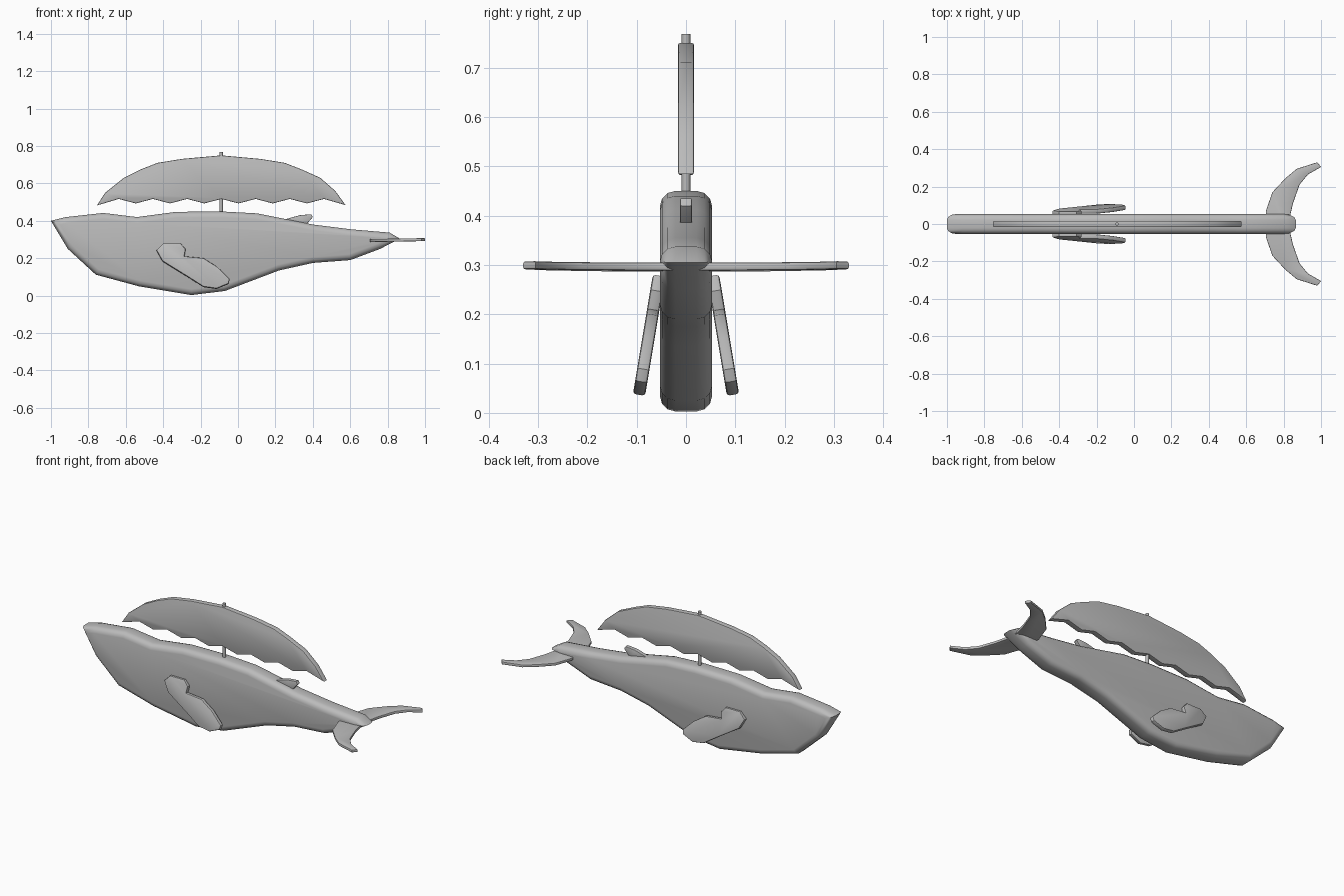
import bpy, bmesh, math
from mathutils import Matrix

if "Cube" in bpy.data.objects:
    bpy.data.objects.remove(bpy.data.objects["Cube"])

grey = bpy.data.materials.new("plain grey")
grey.diffuse_color = (0.5, 0.5, 0.5, 1)
grey.use_nodes = True
grey.node_tree.nodes["Principled BSDF"].inputs["Base Color"].default_value = grey.diffuse_color


def finish(name, bm, angle=40):
    mesh = bpy.data.meshes.new(name)
    bm.to_mesh(mesh)
    bm.free()
    mesh.materials.append(grey)
    ob = bpy.data.objects.new(name, mesh)
    bpy.context.collection.objects.link(ob)
    bpy.ops.object.select_all(action='DESELECT')
    ob.select_set(True)
    bpy.context.view_layer.objects.active = ob
    bpy.ops.object.shade_smooth_by_angle(angle=math.radians(angle))
    return ob


def plate(name, pts, thick, bevel, segs, matrix):
    """Extrude a closed outline and round both rims."""
    bm = bmesh.new()
    face = bm.faces.new([bm.verts.new((u, v, -thick / 2)) for u, v in pts])
    res = bmesh.ops.extrude_face_region(bm, geom=[face], use_keep_orig=True)
    top = [g for g in res["geom"] if isinstance(g, bmesh.types.BMVert)]
    bmesh.ops.translate(bm, verts=top, vec=(0, 0, thick))
    bmesh.ops.recalc_face_normals(bm, faces=bm.faces[:])
    rims = [e for e in bm.edges if abs(e.verts[0].co.z - e.verts[1].co.z) < 1e-5]
    bmesh.ops.bevel(bm, geom=rims, offset=bevel, segments=segs, profile=0.5,
                    affect='EDGES', clamp_overlap=True)
    bm.transform(matrix)
    bmesh.ops.recalc_face_normals(bm, faces=bm.faces[:])
    return finish(name, bm)


def upright(deg=0):
    return Matrix.Rotation(math.radians(90 + deg), 4, 'X')


# Whale body
body = [(-1, .40), (-.92, .42), (-.72, .442), (-.54, .42), (-.33, .448), (-.09, .45),
        (.10, .44), (.24, .412), (.40, .38), (.60, .355), (.81, .337), (.865, .305),
        (.76, .25), (.60, .19), (.40, .175), (.22, .135), (-.07, .025), (-.25, .003),
        (-.53, .05), (-.76, .112), (-.91, .25)]
plate("body", body, .106, .032, 3, upright())

# Canopy: arched top, scalloped lower edge
canopy = [(-.755, .482), (-.71, .55), (-.61, .63), (-.52, .675), (-.43, .71), (-.30, .731),
          (-.09, .75), (.12, .731), (.25, .71), (.34, .675), (.44, .63), (.52, .56),
          (.575, .484)]
canopy += [(.46 - .0915 * i, .517 if i % 2 == 0 else .493) for i in range(13)]
plate("canopy", canopy, .033, .005, 2, upright())

# Canopy pole
bm = bmesh.new()
bmesh.ops.create_cone(bm, cap_ends=True, segments=10, radius1=.009, radius2=.009,
                      depth=.368, matrix=Matrix.Translation((-.09, 0, .584)))
finish("canopy_pole", bm)

# Side flippers, splayed outwards at the bottom
flipper = [(-.436, .243), (-.40, .28), (-.307, .28), (-.28, .249), (-.287, .21),
           (-.185, .20), (-.11, .152), (-.045, .088), (-.05, .062), (-.115, .035),
           (-.185, .045), (-.27, .10), (-.404, .184)]
flipper = [(u, v - .155) for u, v in flipper]
for side, s in (("front", -1), ("back", 1)):
    plate("flipper_" + side, flipper, .025, .006, 2,
          Matrix.Translation((0, s * .0755, .155)) @ upright(s * 9.5))

# Small fin on the back
plate("back_fin", [(.24, .405), (.33, .43), (.39, .435), (.40, .42), (.37, .385), (.35, .37)],
      .024, .003, 2, upright())

# Tail fluke: half outline mirrored across y
half = [(.705, .07), (.74, .17), (.81, .245), (.87, .295), (.98, .33), (1.0, .305),
        (.93, .265), (.885, .21), (.85, .11), (.835, .045)]
fluke = half + [(u, -v) for u, v in reversed(half)]
fluke = [(u - .85, v) for u, v in fluke]
plate("tail_fluke", fluke, .016, .004, 2,
      Matrix.Translation((.85, 0, .297)) @ Matrix.Rotation(math.radians(-1), 4, 'Y'))
